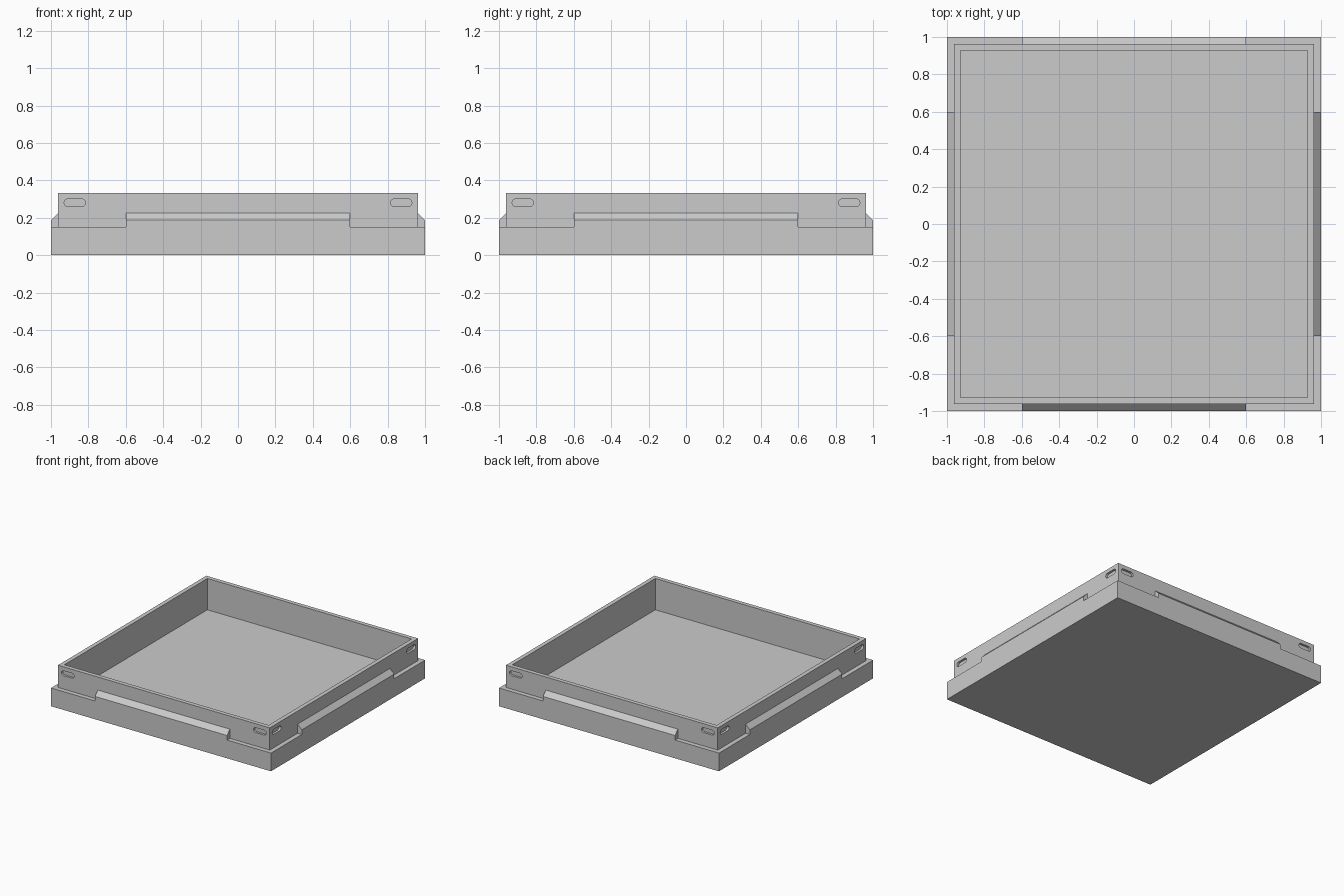
import bpy, bmesh
from math import pi, cos, sin
from mathutils import Matrix, Vector

if "Cube" in bpy.data.objects:
    bpy.data.objects.remove(bpy.data.objects["Cube"], do_unlink=True)

grey = bpy.data.materials.new("light grey")
grey.use_nodes = True
colour = (0.6, 0.6, 0.6, 1)
grey.diffuse_color = colour
grey.node_tree.nodes["Principled BSDF"].inputs["Base Color"].default_value = colour

FLOOR, LEDGE, LIP, TAB_TOP, RIM = 0.075, 0.15, 0.1875, 0.225, 0.3325
OUTER, WALL, INNER = 1.0, 0.9625, 0.928
TAB_HALF = 0.6


def make_object(name, bm):
    bmesh.ops.recalc_face_normals(bm, faces=bm.faces)
    mesh = bpy.data.meshes.new(name)
    bm.to_mesh(mesh)
    bm.free()
    mesh.materials.append(grey)
    obj = bpy.data.objects.new(name, mesh)
    bpy.context.collection.objects.link(obj)
    return obj


def add_prism(bm, outline, offset, turn):
    """Extrude a closed outline by offset, turned about z."""
    rot = Matrix.Rotation(turn, 3, 'Z')
    a = [bm.verts.new(rot @ Vector(p)) for p in outline]
    b = [bm.verts.new(rot @ (Vector(p) + Vector(offset))) for p in outline]
    bm.faces.new(a)
    bm.faces.new(b[::-1])
    for i in range(len(a)):
        j = (i + 1) % len(a)
        bm.faces.new((a[i], b[i], b[j], a[j]))


def apply_boolean(target, tool, operation):
    mod = target.modifiers.new(operation.lower(), 'BOOLEAN')
    mod.operation = operation
    mod.solver = 'EXACT'
    mod.object = tool
    bpy.context.view_layer.objects.active = target
    bpy.ops.object.modifier_apply(modifier=mod.name)
    bpy.data.objects.remove(tool, do_unlink=True)


# Tray body: square rings joined from the underside up over the rim to the floor
bm = bmesh.new()
profile = [(OUTER, 0), (OUTER, LEDGE), (WALL, LEDGE),
           (WALL, RIM), (INNER, RIM), (INNER, FLOOR)]
rings = [[bm.verts.new((sx * r, sy * r, z))
          for sx, sy in ((-1, -1), (1, -1), (1, 1), (-1, 1))] for r, z in profile]
for low, high in zip(rings, rings[1:]):
    for i in range(4):
        j = (i + 1) % 4
        bm.faces.new((low[i], low[j], high[j], high[i]))
bm.faces.new(rings[0])
bm.faces.new(rings[-1])
tray = make_object("tray", bm)

# Raised tabs with a sloping top, one on each side
bm = bmesh.new()
tab = [(-OUTER, 0.1), (-OUTER, LIP), (-WALL, TAB_TOP), (-0.945, TAB_TOP), (-0.945, 0.1)]
for k in range(4):
    add_prism(bm, [(-TAB_HALF, y, z) for y, z in tab], (2 * TAB_HALF, 0, 0), k * pi / 2)
apply_boolean(tray, make_object("side_tabs", bm), 'UNION')

# Shallow rounded slots near both ends of every wall
bm = bmesh.new()
radius, half_run, steps = 0.02, 0.0375, 8
for k in range(4):
    for side in (-1, 1):
        outline = []
        for end in (1, -1):
            for s in range(steps + 1):
                a = -pi / 2 + pi * s / steps
                outline.append((side * 0.8725 + end * (half_run + radius * cos(a)),
                                -0.98, 0.28 + end * radius * sin(a)))
        add_prism(bm, outline, (0, 0.0355, 0), k * pi / 2)
apply_boolean(tray, make_object("slot_cutters", bm), 'DIFFERENCE')

# Merge coplanar faces left by the joins
bm = bmesh.new()
bm.from_mesh(tray.data)
bmesh.ops.remove_doubles(bm, verts=bm.verts, dist=0.0001)
bmesh.ops.dissolve_limit(bm, angle_limit=0.01, verts=bm.verts, edges=bm.edges)
bm.to_mesh(tray.data)
bm.free()
